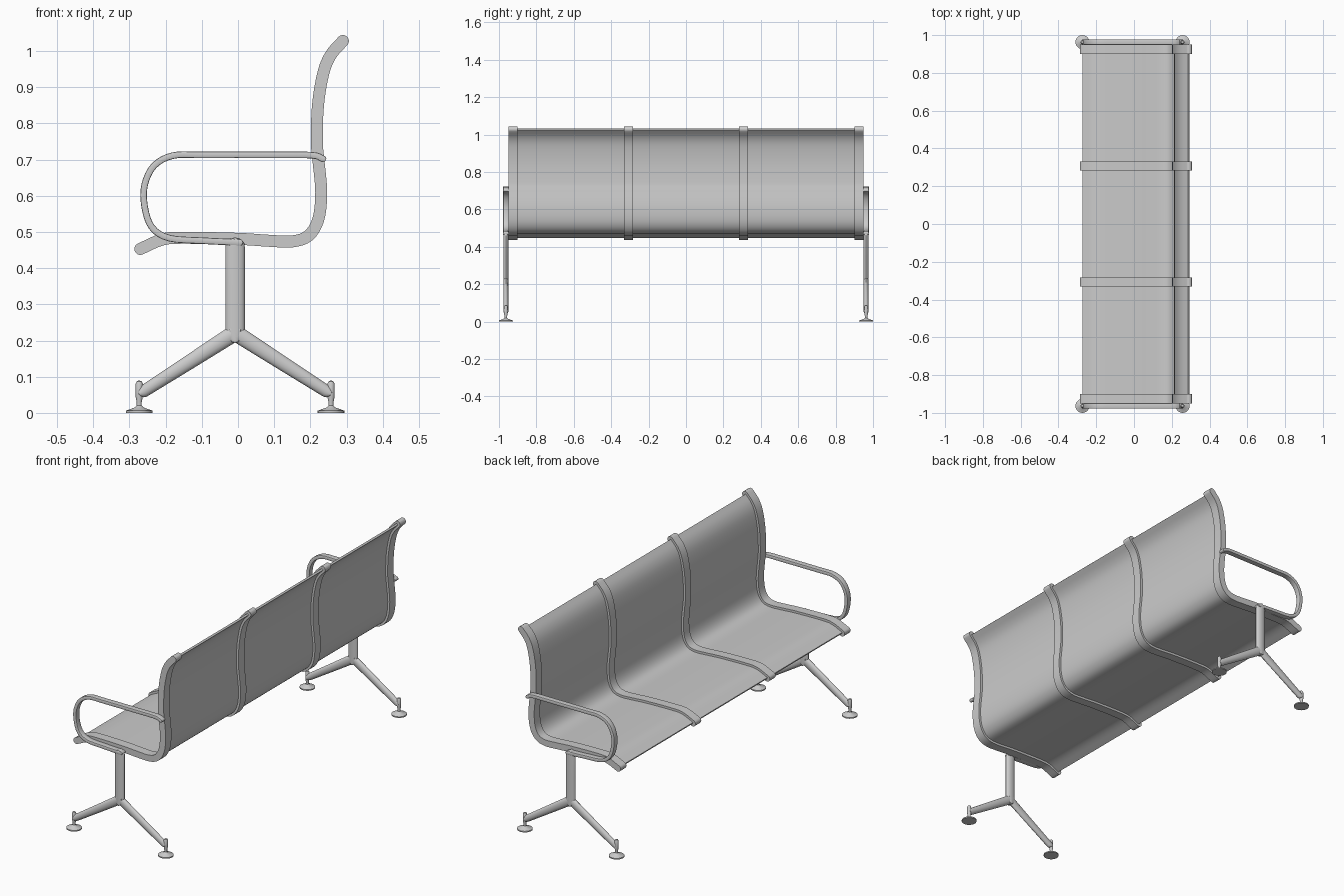
import bpy, bmesh
from math import sin, cos, pi, sqrt, radians
from mathutils import Vector

cube = bpy.data.objects.get("Cube")
if cube:
    bpy.data.objects.remove(cube)

metal = bpy.data.materials.new("light grey")
metal.use_nodes = True
GREY = (0.6, 0.6, 0.6, 1)
metal.diffuse_color = GREY
metal.node_tree.nodes["Principled BSDF"].inputs["Base Color"].default_value = GREY


def finish(name, bm):
    bmesh.ops.remove_doubles(bm, verts=bm.verts, dist=1e-5)
    bmesh.ops.recalc_face_normals(bm, faces=bm.faces)
    me = bpy.data.meshes.new(name)
    bm.to_mesh(me)
    bm.free()
    me.materials.append(metal)
    ob = bpy.data.objects.new(name, me)
    bpy.context.collection.objects.link(ob)
    bpy.ops.object.select_all(action='DESELECT')
    ob.select_set(True)
    bpy.context.view_layer.objects.active = ob
    bpy.ops.object.shade_smooth_by_angle(angle=radians(35))
    return ob


def smooth_path(pts, steps=4):
    """Catmull-Rom curve through points in the XZ plane."""
    p = [Vector(q) for q in pts]
    p = [2 * p[0] - p[1]] + p + [2 * p[-1] - p[-2]]
    out = []
    for a, b, c, d in zip(p, p[1:], p[2:], p[3:]):
        for i in range(steps):
            t = i / steps
            out.append(0.5 * (2 * b + (c - a) * t + (2 * a - 5 * b + 4 * c - d) * t**2
                              + (3 * b - a - 3 * c + d) * t**3))
    return out + [p[-2]]


def sweep(name, path, y, thick, width, section, thick_end=None, cap=True):
    """Sweep a unit section along an XZ path; ends are rounded in profile."""
    thick_end = thick_end or thick
    n = len(path) - 1
    stations = []
    for i, p in enumerate(path):
        d = (path[min(i + 1, n)] - path[max(i - 1, 0)]).normalized()
        stations.append((p, d, thick + (thick_end - thick) * i / n))
    if cap:
        def end(station, sign):
            p, d, t = station
            return [(p + d * sign * t * s, d, t * max(sqrt(1 - s * s), 0.02))
                    for s in (0.35, 0.65, 0.87, 1)]
        stations = end(stations[0], -1)[::-1] + stations + end(stations[-1], 1)
    bm = bmesh.new()
    rings = []
    for p, d, t in stations:
        rings.append([bm.verts.new((p.x - d.y * t * u, y + width * v, p.y + d.x * t * u))
                      for u, v in section])
    k = len(section)
    for r, s in zip(rings, rings[1:]):
        for j in range(k):
            bm.faces.new((r[j], r[(j + 1) % k], s[(j + 1) % k], s[j]))
    bm.faces.new(rings[0])
    bm.faces.new(rings[-1])
    return finish(name, bm)


ROUND = [(cos(2 * pi * i / 16), sin(2 * pi * i / 16)) for i in range(16)]
BOX = [(1, 1), (-1, 1), (-1, -1), (1, -1)]
SOFT = [(sx * a, sy * b) for sx, sy, order in ((1, 1, 1), (-1, 1, -1), (-1, -1, 1), (1, -1, -1))
        for a, b in ((1, 0.75), (0.9, 0.92), (0.6, 1))[::order]]

# Shared side profile of seat and back
seat_line = smooth_path([(-0.27, 0.453), (-0.21, 0.479), (-0.15, 0.484), (0, 0.481),
                         (0.08, 0.476), (0.15, 0.474), (0.195, 0.49), (0.222, 0.535),
                         (0.23, 0.61), (0.222, 0.7), (0.218, 0.75), (0.221, 0.85),
                         (0.236, 0.94), (0.257, 0.99), (0.29, 1.028)])

# Sling panel and the four ribs that hold it
sweep("seat_and_back_panel", seat_line, 0, 0.005, 0.925, BOX, cap=False)
for i, y in enumerate((-0.925, -0.307, 0.307, 0.925)):
    sweep(f"rib_{i + 1}", seat_line, y, 0.0165, 0.024, BOX)

arm_line = smooth_path([(0.235, 0.702), (0.205, 0.712), (0.1, 0.713), (-0.1, 0.713),
                        (-0.18, 0.711), (-0.232, 0.683), (-0.258, 0.63), (-0.258, 0.57),
                        (-0.238, 0.513), (-0.19, 0.483), (-0.1, 0.476), (0.005, 0.471)])
CX = -0.008


def foot(name, x, y):
    """Levelling foot: turned disc with a slim stem."""
    profile = [(0, 0), (0.037, 0), (0.037, 0.006), (0.012, 0.015), (0.007, 0.02),
               (0.007, 0.03), (0.01, 0.045), (0.01, 0.08), (0.007, 0.087), (0, 0.09)]
    bm = bmesh.new()
    vs = [bm.verts.new((x + r, y, z)) for r, z in profile]
    es = [bm.edges.new(e) for e in zip(vs, vs[1:])]
    bmesh.ops.spin(bm, geom=vs + es, cent=(x, y, 0), axis=(0, 0, 1),
                   angle=2 * pi, steps=24)
    finish(name, bm)


# End frames: arm loop, post, two splayed legs and their feet
for side, s in (("right", -1), ("left", 1)):
    y = s * 0.963
    sweep(f"{side}_armrest", arm_line, y, 0.009, 0.015, SOFT)
    post = [Vector((CX, z)) for z in (0.22, 0.24, 0.27, 0.35, 0.458)]
    sweep(f"{side}_post", post, y, 0.027, 0.014, ROUND)
    for end, d in (("front", -1), ("back", 1)):
        leg = [Vector((CX + d * x, z)) for x, z in ((0.004, 0.219), (0.13, 0.138), (0.252, 0.06))]
        sweep(f"{side}_{end}_leg", leg, y, 0.023, 0.013, ROUND, thick_end=0.017)
        foot(f"{side}_{end}_foot", CX + d * 0.265, y)
